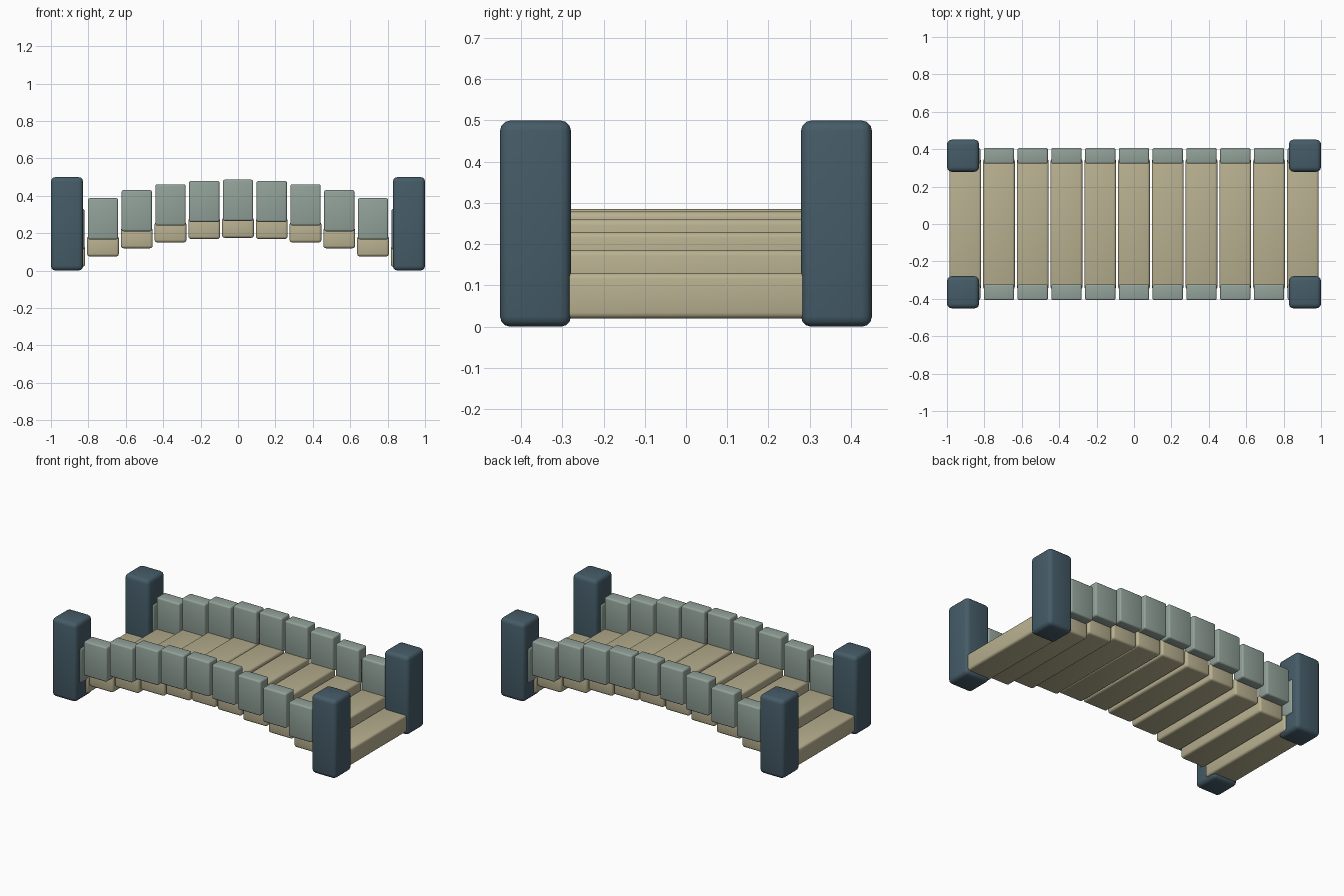
import bpy, math

if "Cube" in bpy.data.objects:
    bpy.data.objects.remove(bpy.data.objects["Cube"])


def material(name, rgb):
    m = bpy.data.materials.new(name)
    m.diffuse_color = (*rgb, 1)
    m.use_nodes = True
    m.node_tree.nodes["Principled BSDF"].inputs["Base Color"].default_value = m.diffuse_color
    return m


wood = material("pale wood", (0.479, 0.434, 0.279))
stone = material("grey green", (0.287, 0.361, 0.319))
slate = material("dark slate blue", (0.060, 0.107, 0.138))


def block(name, centre, size, bevel, mat):
    """Rounded box."""
    bpy.ops.mesh.primitive_cube_add(size=1, location=centre)
    ob = bpy.context.object
    ob.name = name
    ob.scale = size
    bpy.ops.object.transform_apply(location=False, rotation=False, scale=True)
    ob.data.materials.append(mat)
    mod = ob.modifiers.new("rounded edges", 'BEVEL')
    mod.width = bevel
    mod.segments = 3
    bpy.ops.object.modifier_apply(modifier=mod.name)
    bpy.ops.object.shade_smooth_by_angle(angle=math.radians(40))
    return ob


PITCH = 0.1805
SIDE_Y = 0.365

# Arched deck planks with a railing block on each side
for i in range(-5, 6):
    x = i * PITCH
    z = 0.23 - 0.155 * (i / 5) ** 2
    block(f"deck_plank_{i + 6}", (x, 0, z), (0.17, 0.70, 0.11), 0.014, wood)
    for side, s in (("front", -1), ("back", 1)):
        block(f"{side}_rail_block_{i + 6}", (x, s * SIDE_Y, z + 0.146),
              (0.162, 0.085, 0.22), 0.010, stone)

# Four corner posts
for end, sx in (("left", -1), ("right", 1)):
    for side, sy in (("front", -1), ("back", 1)):
        block(f"{side}_{end}_post", (sx * 0.914, sy * SIDE_Y, 0.25),
              (0.172, 0.172, 0.50), 0.025, slate)
